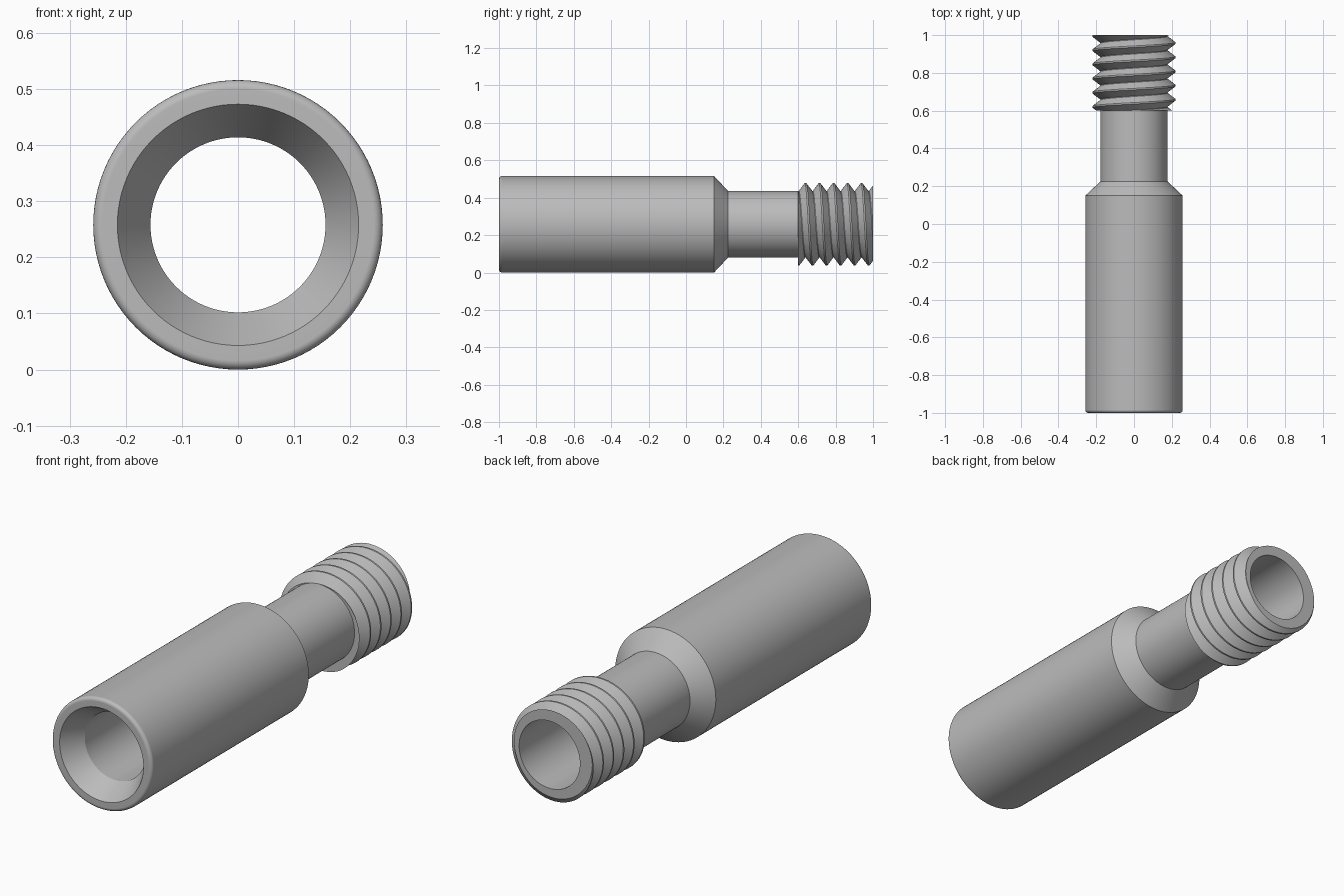
import bpy, bmesh, math

cube = bpy.data.objects.get("Cube")
if cube:
    bpy.data.objects.remove(cube)

SEGMENTS = 96
BODY_R, NECK_R, BORE_R = 0.258, 0.178, 0.156
CREST_R, PITCH = 0.22, 0.075
THREAD_START, THREAD_END = 0.6, 1.0

grey = bpy.data.materials.new("plain grey")
grey.use_nodes = True
grey.diffuse_color = (0.5, 0.5, 0.5, 1)
grey.node_tree.nodes["Principled BSDF"].inputs["Base Color"].default_value = (0.5, 0.5, 0.5, 1)


def sweep(name, column):
    """Sweep a (y, radius) column, which may vary with the turn, about the long axis."""
    bm = bmesh.new()
    rows = []
    for i in range(SEGMENTS + 1):
        turn = i / SEGMENTS
        a = math.tau * turn
        rows.append([bm.verts.new((r * math.sin(a), y, BODY_R + r * math.cos(a)))
                     for y, r in column(turn)])
    for a, b in zip(rows, rows[1:]):
        for j in range(len(a) - 1):
            bm.faces.new((a[j], b[j], b[j + 1], a[j + 1]))
    bmesh.ops.remove_doubles(bm, verts=bm.verts, dist=0.00005)
    mesh = bpy.data.meshes.new(name)
    bm.to_mesh(mesh)
    bm.free()
    mesh.materials.append(grey)
    obj = bpy.data.objects.new(name, mesh)
    bpy.context.collection.objects.link(obj)
    bpy.ops.object.select_all(action='DESELECT')
    obj.select_set(True)
    bpy.context.view_layer.objects.active = obj
    bpy.ops.object.shade_smooth_by_angle(angle=math.radians(30))
    weighted = obj.modifiers.new("even shading", 'WEIGHTED_NORMAL')
    weighted.keep_sharp = True
    return obj


# Sleeve: bore, flared mouth, rounded rim, shoulder and neck
def sleeve_column(turn):
    fillet = 0.016
    rim = [(-1 + fillet * (1 - math.cos(t)), BODY_R - fillet * (1 - math.sin(t)))
           for t in (math.pi / 2 * k / 5 for k in range(6))]
    return [(THREAD_START, BORE_R), (-0.9, BORE_R), (-1, 0.215), *rim,
            (0.15, BODY_R), (0.225, NECK_R), (THREAD_START, NECK_R)]


# Threaded end: helical crests and grooves trimmed square at both ends
def thread_column(turn):
    crest, root = 0.004, 0.0015
    points = []
    for k in range(-2, 7):
        y = 0.639 + PITCH * (k + turn)
        points += [(y - PITCH / 2 + root, NECK_R), (y - crest, CREST_R),
                   (y + crest, CREST_R), (y + PITCH / 2 - root, NECK_R)]

    def radius_at(y):
        for (y0, r0), (y1, r1) in zip(points, points[1:]):
            if y0 <= y <= y1:
                return r0 + (r1 - r0) * (y - y0) / (y1 - y0)
        return NECK_R

    trimmed = [(c, radius_at(c)) for c in
               (min(max(y, THREAD_START), THREAD_END) for y, _ in points)]
    return [(THREAD_START, NECK_R), *trimmed, (THREAD_END, BORE_R), (THREAD_START, BORE_R)]


sweep("sleeve_and_neck", sleeve_column)
sweep("threaded_end", thread_column)
